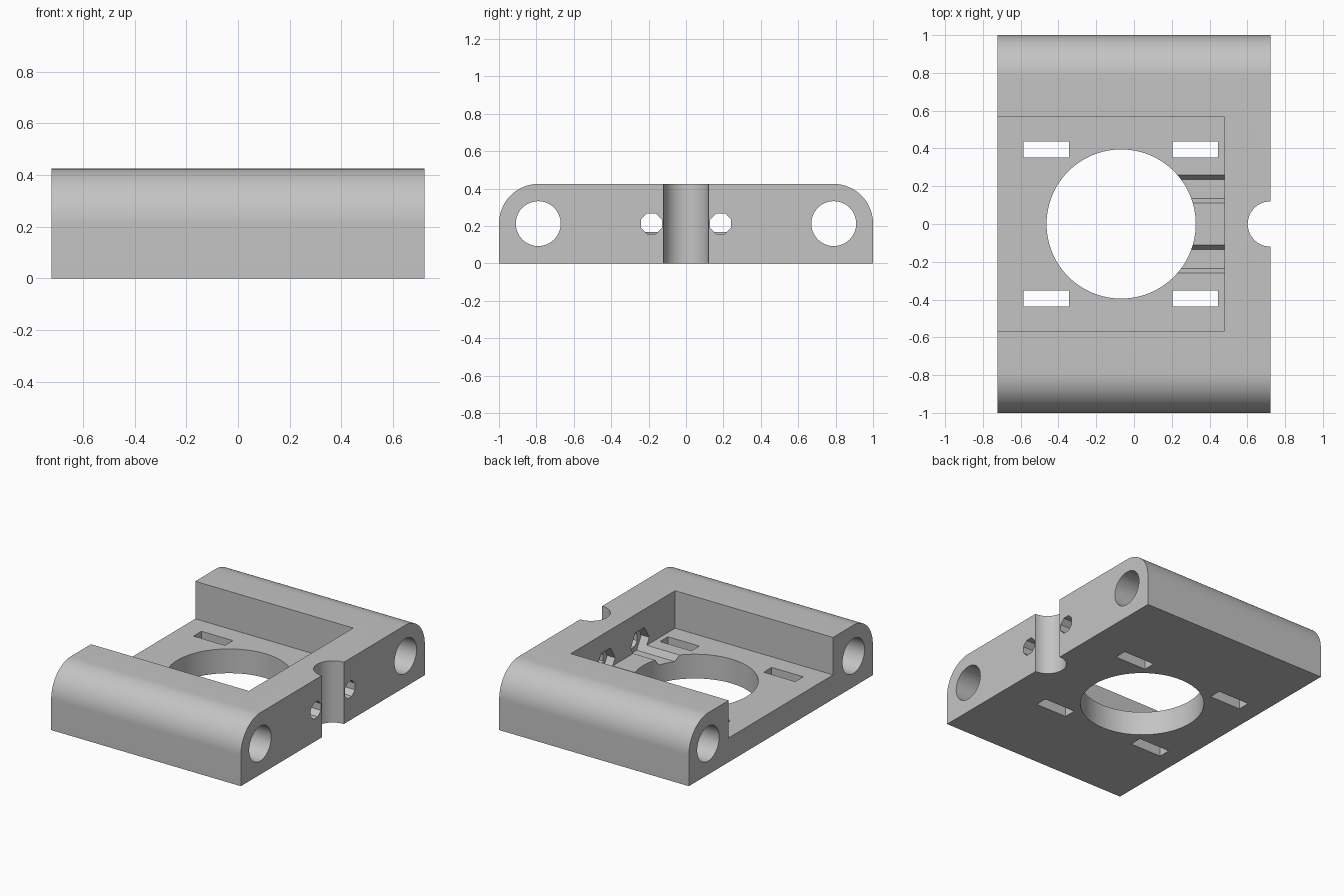
import bpy, bmesh
from math import radians, sin, cos, pi

cube = bpy.data.objects.get("Cube")
if cube:
    bpy.data.objects.remove(cube, do_unlink=True)

HALF_X, HALF_Y, TOP = 0.722, 1.0, 0.425
MID = TOP / 2          # height of all lengthwise holes, also the edge radius
FLOOR = 0.167          # floor of the pocket

grey = bpy.data.materials.new("grey plastic")
grey.use_nodes = True
colour = (0.55, 0.55, 0.55, 1)
grey.diffuse_color = colour
grey.node_tree.nodes["Principled BSDF"].inputs["Base Color"].default_value = colour


def prism(name, points, axis, lo, hi):
    """Extrude a 2D outline along x (points are y, z) or z (points are x, y)."""
    bm = bmesh.new()
    place = (lambda p: (lo, *p)) if axis == "x" else (lambda p: (*p, lo))
    face = bm.faces.new([bm.verts.new(place(p)) for p in points])
    new = bmesh.ops.extrude_face_region(bm, geom=[face])["geom"]
    shift = (hi - lo, 0, 0) if axis == "x" else (0, 0, hi - lo)
    bmesh.ops.translate(bm, vec=shift, verts=[v for v in new if isinstance(v, bmesh.types.BMVert)])
    bmesh.ops.recalc_face_normals(bm, faces=bm.faces)
    mesh = bpy.data.meshes.new(name)
    bm.to_mesh(mesh)
    bm.free()
    mesh.materials.append(grey)
    obj = bpy.data.objects.new(name, mesh)
    bpy.context.collection.objects.link(obj)
    return obj


def ring(a, b, r, n, turn=0.0):
    return [(a + r * cos(turn + 2 * pi * i / n), b + r * sin(turn + 2 * pi * i / n)) for i in range(n)]


def rect(a0, a1, b0, b1):
    return [(a0, b0), (a1, b0), (a1, b1), (a0, b1)]


# Body: block with both long top edges rounded
arc = [(HALF_Y - MID + MID * cos(t), MID + MID * sin(t))
       for t in (pi / 2 * i / 20 for i in range(21))]
outline = [(HALF_Y, 0)] + arc + [(-y, z) for y, z in reversed(arc)] + [(-HALF_Y, 0)]
body = prism("carriage_body", outline, "x", -HALF_X, HALF_X)

# Pocket open at one end, central opening and half-round end notch
cutters = [
    prism("pocket_cutter", rect(-1, 0.48, -0.567, 0.567), "z", FLOOR, 1),
    prism("opening_cutter", ring(-0.068, 0, 0.395, 96), "z", -1, 1),
    prism("notch_cutter", ring(HALF_X, 0, 0.12, 48), "z", -1, 1),
]
for side in (-1, 1):
    # Rod bores, bolt holes and hexagonal nut channels
    cutters.append(prism("rod_cutter", ring(side * 0.79, MID, 0.12, 48), "x", -1, 1))
    cutters.append(prism("bolt_cutter", ring(side * 0.185, MID, 0.06, 8, pi / 8), "x", 0.3, 1))
    cutters.append(prism("nut_cutter", ring(side * 0.185, MID, 0.1, 6), "x", 0.15, 0.54))
    # Tie slots
    for x in (-0.465, 0.325):
        y = side * 0.395
        cutters.append(prism("slot_cutter", rect(x - 0.12, x + 0.12, y - 0.043, y + 0.043), "z", -1, 1))

bpy.context.view_layer.objects.active = body
body.select_set(True)
for cutter in cutters:
    cutter.hide_render = True
    cut = body.modifiers.new(cutter.name, "BOOLEAN")
    cut.operation, cut.solver, cut.object = "DIFFERENCE", "EXACT", cutter
    bpy.ops.object.modifier_apply(modifier=cut.name)
    bpy.data.objects.remove(cutter, do_unlink=True)

bpy.ops.object.shade_smooth_by_angle(angle=radians(30))
